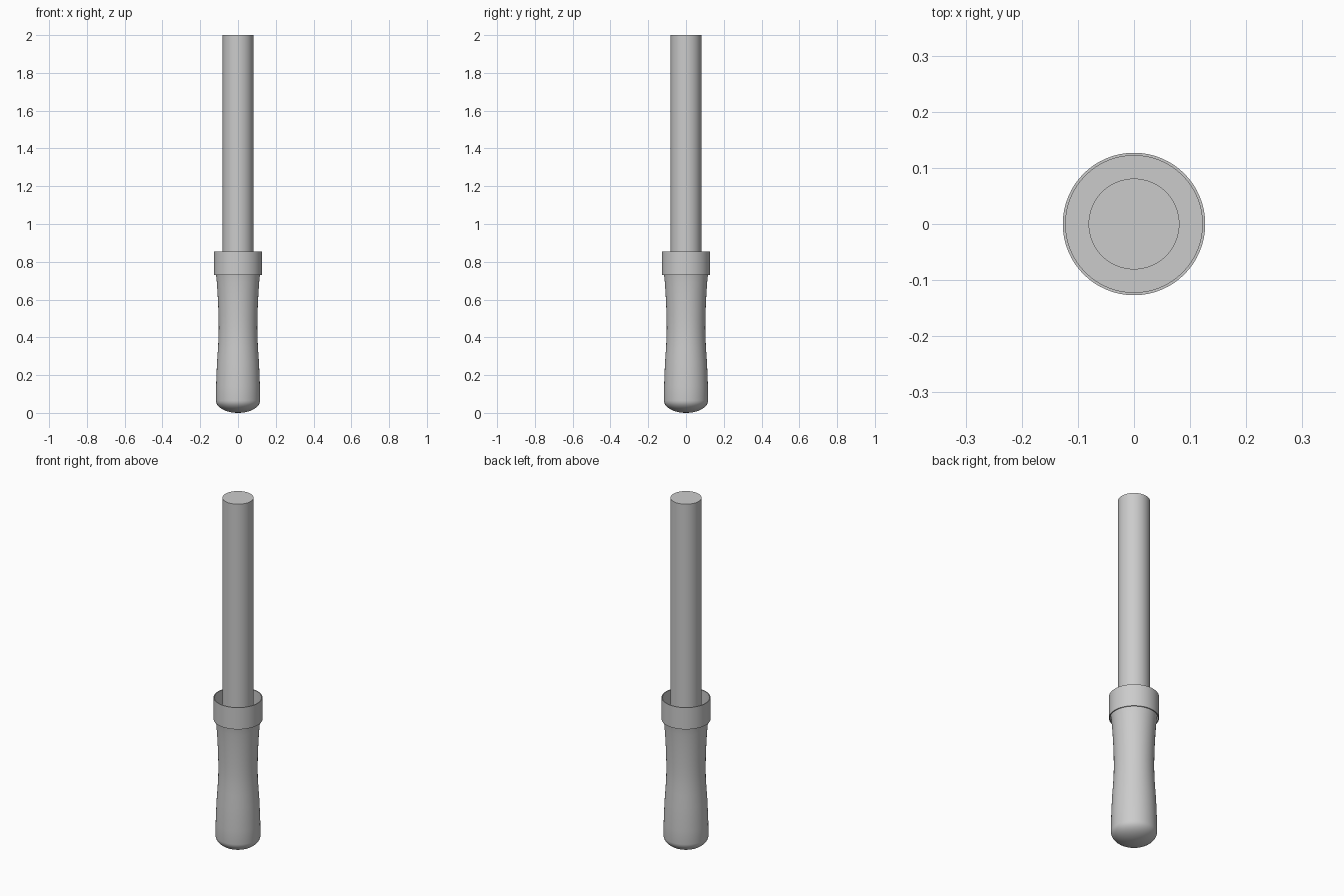
import bpy, bmesh, math

if "Cube" in bpy.data.objects:
    bpy.data.objects.remove(bpy.data.objects["Cube"])

SEGMENTS = 64


def lathe(name, profile, angle=40, closed=False):
    """Spin an (r, z) profile round the z axis."""
    bm = bmesh.new()
    verts = [bm.verts.new((r, 0, z)) for r, z in profile]
    pairs = list(zip(verts, verts[1:]))
    if closed:
        pairs.append((verts[-1], verts[0]))
    edges = [bm.edges.new(p) for p in pairs]
    bmesh.ops.spin(bm, geom=verts + edges, cent=(0, 0, 0), axis=(0, 0, 1),
                   angle=math.tau, steps=SEGMENTS, use_duplicate=False)
    bmesh.ops.remove_doubles(bm, verts=bm.verts, dist=1e-5)
    bmesh.ops.recalc_face_normals(bm, faces=bm.faces)
    mesh = bpy.data.meshes.new(name)
    bm.to_mesh(mesh)
    bm.free()
    obj = bpy.data.objects.new(name, mesh)
    bpy.context.collection.objects.link(obj)
    bpy.ops.object.select_all(action='DESELECT')
    obj.select_set(True)
    bpy.context.view_layer.objects.active = obj
    bpy.ops.object.shade_smooth_by_angle(angle=math.radians(angle))
    return obj


# Waisted grip with a domed bottom and a flat top inside the collar
dome = [(0.117 * math.sin(a), 0.065 - 0.065 * math.cos(a))
        for a in (math.pi / 2 * i / 10 for i in range(11))]
grip = [(0.116, 0.14), (0.114, 0.20), (0.111, 0.27), (0.106, 0.34),
        (0.103, 0.40), (0.102, 0.45), (0.103, 0.51), (0.105, 0.57),
        (0.108, 0.63), (0.112, 0.69), (0.116, 0.73), (0.122, 0.765), (0, 0.765)]
lathe("grip", dome + grip)

# Thin open collar standing above the grip
lathe("collar", [(0.122, 0.73), (0.127, 0.73), (0.127, 0.855), (0.122, 0.855)],
      closed=True)

# Long straight rod rising from the grip
lathe("rod", [(0, 0.75), (0.081, 0.75), (0.081, 2.0), (0, 2.0)])
